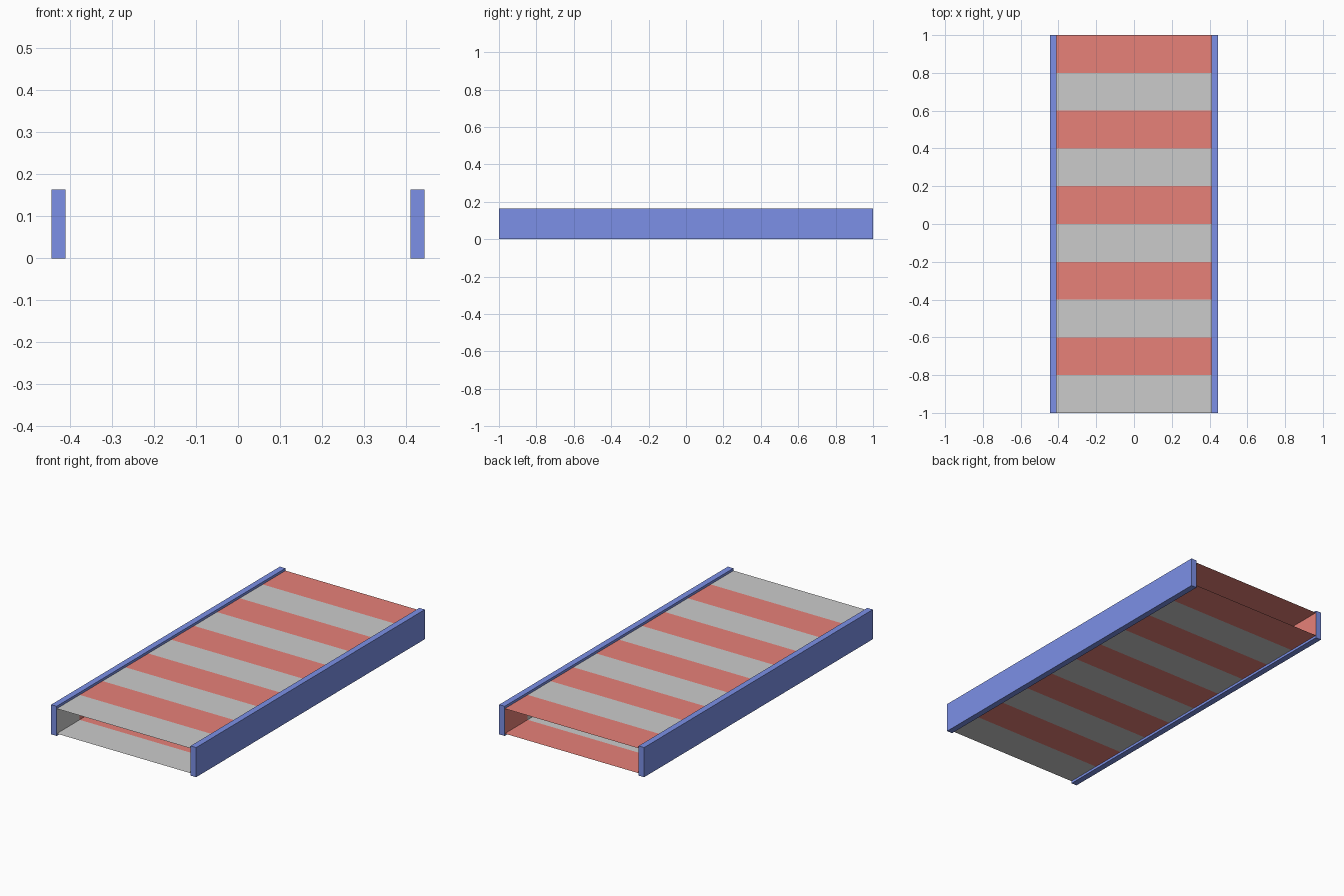
import bpy, bmesh

if "Cube" in bpy.data.objects:
    bpy.data.objects.remove(bpy.data.objects["Cube"])

LENGTH, SEGMENTS = 2.0, 10
INNER, OUTER, HEIGHT = 0.41, 0.444, 0.164   # rail inner/outer x, rail height
RECESS = 0.013                              # belt inset from rail top and bottom


def material(name, color):
    mat = bpy.data.materials.new(name)
    mat.diffuse_color = (*color, 1)
    mat.use_nodes = True
    mat.node_tree.nodes["Principled BSDF"].inputs["Base Color"].default_value = mat.diffuse_color
    return mat


def box(name, lo, hi, mat=None, open_ends=False):
    """Axis-aligned box; open_ends leaves out the two faces across y."""
    bm = bmesh.new()
    bmesh.ops.create_cube(bm, size=1)
    for v in bm.verts:
        v.co = [(a + b) / 2 + c * (b - a) for a, b, c in zip(lo, hi, v.co)]
    if open_ends:
        bm.normal_update()
        ends = [f for f in bm.faces if abs(f.normal.y) > 0.9]
        bmesh.ops.delete(bm, geom=ends, context='FACES_ONLY')
    mesh = bpy.data.meshes.new(name)
    bm.to_mesh(mesh)
    bm.free()
    if mat:
        mesh.materials.append(mat)
    obj = bpy.data.objects.new(name, mesh)
    bpy.context.collection.objects.link(obj)
    return obj


red = material("belt_red", (0.8, 0.22, 0.19))
blue = material("rail_blue", (0.2, 0.28, 0.8))

# Side rails
for side, x0, x1 in (("left", -OUTER, -INNER), ("right", INNER, OUTER)):
    box(f"{side}_rail", (x0, -LENGTH / 2, 0), (x1, LENGTH / 2, HEIGHT), blue)

# Belt: hollow sleeves, alternately grey and red from the front
step = LENGTH / SEGMENTS
half = INNER - 0.0005
for i in range(SEGMENTS):
    y = -LENGTH / 2 + i * step
    box(f"belt_segment_{i + 1}", (-half, y, RECESS), (half, y + step, HEIGHT - RECESS),
        red if i % 2 else None, open_ends=True)
